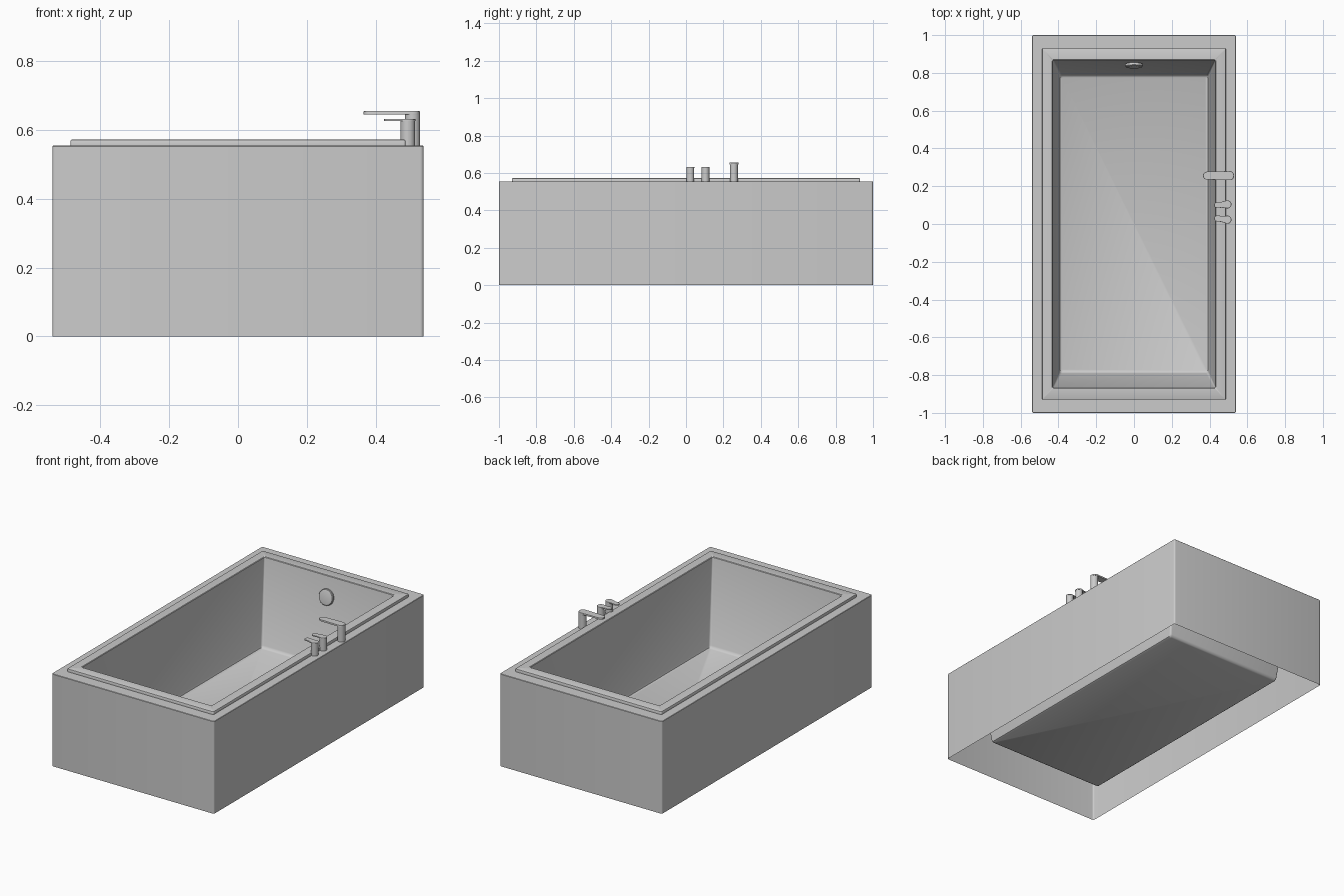
import bpy, bmesh, math
from mathutils import Matrix, Vector

if "Cube" in bpy.data.objects:
    bpy.data.objects.remove(bpy.data.objects["Cube"])

DECK = 0.555


def finish(name, bm, angle=35):
    bmesh.ops.recalc_face_normals(bm, faces=bm.faces)
    me = bpy.data.meshes.new(name)
    bm.to_mesh(me)
    bm.free()
    ob = bpy.data.objects.new(name, me)
    bpy.context.collection.objects.link(ob)
    bpy.ops.object.select_all(action='DESELECT')
    ob.select_set(True)
    bpy.context.view_layer.objects.active = ob
    bpy.ops.object.shade_smooth_by_angle(angle=math.radians(angle))
    return ob


def rounded_rect(hx, hy, r, seg=4):
    pts = []
    for k, (sx, sy) in enumerate([(1, 1), (-1, 1), (-1, -1), (1, -1)]):
        for i in range(seg + 1):
            a = math.pi / 2 * (k + i / seg)
            pts.append((sx * (hx - r) + r * math.cos(a), sy * (hy - r) + r * math.sin(a)))
    return pts


def loft(bm, rings, cap_start=False, cap_end=False):
    loops = [[bm.verts.new(p) for p in ring] for ring in rings]
    for a, b in zip(loops, loops[1:]):
        for i in range(len(a)):
            j = (i + 1) % len(a)
            bm.faces.new((a[i], a[j], b[j], b[i]))
    if cap_start:
        bm.faces.new(loops[0][::-1])
    if cap_end:
        bm.faces.new(loops[-1])


def rect_shell(name, sections, cap_end=False):
    bm = bmesh.new()
    loft(bm, [[(x, y, z) for x, y in rounded_rect(hx, hy, r)] for hx, hy, r, z in sections],
         cap_end=cap_end)
    return finish(name, bm)


def rounded_bar(x0, x1, r0, r1, waist=None, seg=10):
    """Plan outline with round ends, optionally pinched at waist (x, half width)."""
    pts = []
    for i in range(seg + 1):
        a = -math.pi / 2 + math.pi * i / seg
        pts.append((x1 - r1 + r1 * math.cos(a), r1 * math.sin(a)))
    if waist:
        pts.append(waist)
    for i in range(seg + 1):
        a = math.pi / 2 + math.pi * i / seg
        pts.append((x0 + r0 + r0 * math.cos(a), r0 * math.sin(a)))
    if waist:
        pts.append((waist[0], -waist[1]))
    return pts


def prism(name, outline, z0, z1, origin, turn=0, edge=0.0015):
    bm = bmesh.new()
    cx = sum(p[0] for p in outline) / len(outline)
    half = max(abs(p[0] - cx) for p in outline)
    s = 1 - edge / half
    top = [(cx + (x - cx) * s, y * s, z1) for x, y in outline]
    loft(bm, [[(x, y, z0) for x, y in outline],
              [(x, y, z1 - edge) for x, y in outline], top], True, True)
    bm.transform(Matrix.Translation(origin) @ Matrix.Rotation(turn, 4, 'Z'))
    return finish(name, bm)


# Open-bottomed surround: side panels and deck
rect_shell("surround", [
    (0.54, 1.0, 0.01, 0.0), (0.54, 1.0, 0.01, DECK - 0.002),
    (0.538, 0.998, 0.009, DECK), (0.484, 0.927, 0.004, DECK)])

# Tub: raised rim, sloping walls and floor
rect_shell("tub", [
    (0.487, 0.93, 0.006, DECK), (0.487, 0.93, 0.006, 0.568),
    (0.4855, 0.9285, 0.006, 0.5715), (0.482, 0.925, 0.005, 0.573),
    (0.434, 0.871, 0.006, 0.573), (0.431, 0.868, 0.007, 0.570),
    (0.394, 0.791, 0.012, 0.082), (0.391, 0.785, 0.012, 0.071),
    (0.383, 0.776, 0.010, 0.066)], cap_end=True)

# Overflow knob, tilted with the back wall
bm = bmesh.new()
profile = [(0.036, -0.012), (0.036, 0.0), (0.045, 0.0), (0.047, 0.003),
           (0.047, 0.012), (0.044, 0.016), (0.036, 0.018)]
loft(bm, [[(r * math.cos(math.tau * i / 32), r * math.sin(math.tau * i / 32), h)
           for i in range(32)] for r, h in profile], True, True)
bm.transform(Matrix.Translation((0, 0.847, 0.455)) @ Matrix.Rotation(math.radians(80), 4, 'X'))
finish("overflow_knob", bm)

# Spout: post and flat arm
prism("spout_post", rounded_bar(-0.022, 0.022, 0.0215, 0.0215), DECK, 0.649, (0.508, 0.256, 0))
prism("spout_arm", rounded_bar(-0.143, 0.022, 0.021, 0.024), 0.646, 0.655, (0.508, 0.256, 0))

# Two handles: post and pinched lever
for label, y, turn in (("near", 0.023, -7), ("far", 0.104, 4)):
    at = (0.494, y, 0)
    prism(f"{label}_handle_post", rounded_bar(-0.021, 0.021, 0.0205, 0.0205), DECK, 0.629, at)
    prism(f"{label}_handle_lever", rounded_bar(-0.07, 0.022, 0.016, 0.0215, (-0.03, 0.0155)),
          0.627, 0.633, at, math.radians(turn))
